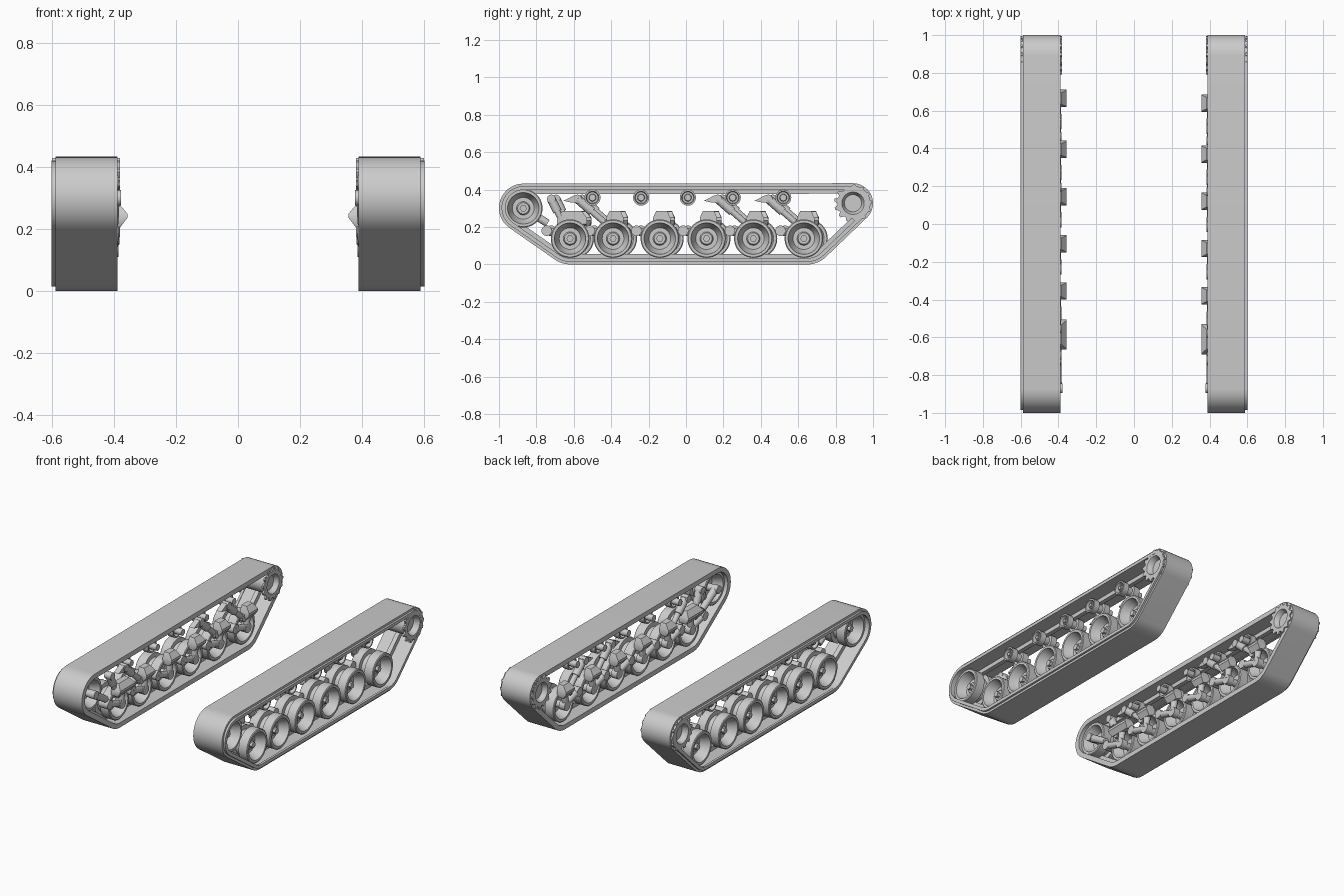
import bpy, bmesh
from math import sin, cos, pi, atan2, acos, hypot
from mathutils import Vector

cube = bpy.data.objects.get("Cube")
if cube:
    bpy.data.objects.remove(cube)

grey = bpy.data.materials.new("steel grey")
grey.use_nodes = True
grey.diffuse_color = (0.6, 0.6, 0.6, 1)
grey.node_tree.nodes["Principled BSDF"].inputs["Base Color"].default_value = (0.6, 0.6, 0.6, 1)

MID = 0.49          # middle of a track, across
side, shift = 1, 0  # current side and fore-aft stagger of its suspension
made = []


def finish(name, bm):
    """Mirror to the current side and turn the mesh into an object."""
    for v in bm.verts:
        v.co.x *= side
    bmesh.ops.recalc_face_normals(bm, faces=bm.faces)
    me = bpy.data.meshes.new(name)
    bm.to_mesh(me)
    bm.free()
    me.materials.append(grey)
    ob = bpy.data.objects.new(("left_" if side > 0 else "right_") + name, me)
    bpy.context.collection.objects.link(ob)
    made.append(ob)


def skin(bm, rings, closed):
    """Bridge successive vertex rings."""
    pairs = list(zip(rings, rings[1:] + rings[:1])) if closed else list(zip(rings, rings[1:]))
    for a, b in pairs:
        n = len(a)
        for i in range(n):
            j = (i + 1) % n
            bm.faces.new((a[i], a[j], b[j], b[i]))


def lathe(name, profile, y, z, seg=40, root=None):
    """Spin (x, radius) points about a crosswise axis; root cuts teeth."""
    bm = bmesh.new()
    rings = []
    for x, r in profile:
        ring = []
        for k in range(seg):
            rr = min(r, root) if root and k % 4 > 1 else r
            a = 2 * pi * k / seg
            ring.append(bm.verts.new((MID + x, y + rr * cos(a), z + rr * sin(a))))
        rings.append(ring)
    skin(bm, rings, False)
    bm.faces.new(rings[0])
    bm.faces.new(rings[-1])
    finish(name, bm)


def disc(name, x0, x1, r, y, z, seg=20):
    lathe(name, [(x0 - MID, r), (x1 - MID, r)], y, z, seg)


def rod(name, a, b, r0, r1, seg=14):
    """Tapered round bar between two points."""
    a, b = Vector(a), Vector(b)
    bm = bmesh.new()
    bmesh.ops.create_cone(bm, cap_ends=True, segments=seg, radius1=r0, radius2=r1, depth=(b - a).length)
    turn = (b - a).to_track_quat('Z', 'Y')
    for v in bm.verts:
        v.co = turn @ v.co + (a + b) / 2
    finish(name, bm)


def hull(name, points):
    bm = bmesh.new()
    for p in points:
        bm.verts.new(p)
    bmesh.ops.convex_hull(bm, input=bm.verts)
    finish(name, bm)


# Circles the belt wraps, anticlockwise: y, z, radius
WRAP = [(-0.62, 0.14, 0.14), (0.65, 0.14, 0.14), (0.893, 0.327, 0.107), (-0.87, 0.302, 0.13)]


def belt_path(inset):
    n = len(WRAP)
    angles = []
    for i in range(n):
        (y0, z0, r0), (y1, z1, r1) = WRAP[i], WRAP[(i + 1) % n]
        angles.append(atan2(z1 - z0, y1 - y0) - acos((r0 - r1) / hypot(y1 - y0, z1 - z0)))
    path = []
    for i, (y, z, r) in enumerate(WRAP):
        start, sweep = angles[i - 1], (angles[i] - angles[i - 1]) % (2 * pi)
        for k in range(15):
            a = start + sweep * k / 14
            path.append((y + (r - inset) * cos(a), z + (r - inset) * sin(a)))
    return path


def band(name, x0, x1, o0, o1):
    """Closed strip round the wheels; o0 and o1 are depths below the tread."""
    bm = bmesh.new()
    rings = [[bm.verts.new((x, y, z)) for y, z in belt_path(o)]
             for x, o in ((x0, o0), (x1, o0), (x1, o1), (x0, o1))]
    skin(bm, rings, True)
    finish(name, bm)


WHEEL = [(.035, 0), (.035, .03), (.022, .036), (.022, .058), (.07, .082), (.08, .084),
         (.08, .098), (.076, .103), (.02, .103), (.02, .076), (-.02, .076), (-.02, .103),
         (-.076, .103), (-.08, .098), (-.08, .084), (-.022, .058), (-.022, 0)]
ROLLER = [(.05, 0), (.05, .017), (.035, .02), (.035, .03), (.06, .034), (.06, .043),
          (.02, .043), (.02, .026), (-.02, .026), (-.02, .043), (-.06, .043), (-.06, .034),
          (-.04, .02), (-.04, 0)]
SPROCKET = [(.075, 0), (.075, .046), (.1, .054), (.11, .06), (.11, .101), (.099, .101),
            (.099, .064), (-.099, .064), (-.099, .101), (-.11, .101), (-.11, .06),
            (-.1, .054), (-.08, .046), (-.08, 0)]


def wheel(name, y, z):
    lathe(name, WHEEL, y, z)
    disc(name + "_bolt", 0.52, 0.545, 0.019, y, z, 6)
    disc(name + "_axle", 0.395, 0.48, 0.022, y, z)


def suspension(i, y):
    """Swing arm, pivot and bump stop of one road wheel."""
    py, pz = y - 0.125, 0.18
    disc(f"arm_pivot_{i}", 0.385, 0.45, 0.028, py, pz)
    disc(f"arm_end_{i}", 0.385, 0.425, 0.03, y, 0.14)
    rod(f"swing_arm_{i}", (0.405, py, pz), (0.405, y, 0.14), 0.022, 0.018)
    wide = 0.08 if i == 1 else 0.046
    yc = y + 0.01
    hull(f"bump_stop_{i}",
         [(x, yc + t * wide * w, z) for t in (-1, 1)
          for x, z, w in ((.42, .285, .65), (.385, .283, .65), (.357, .25, .95), (.357, .235, 1),
                          (.38, .205, .85), (.42, .215, 1), (.42, .25, 1))])
    rod(f"stop_neck_{i}", (0.4, y, 0.15), (0.4, yc, 0.23), 0.018, 0.022)


def damper(i, y):
    """Slanted shock absorber with its pointed mount."""
    top = (0.41, y - (0.1 if i == 1 else 0.19), 0.35)
    low = (0.405, y - 0.035, 0.215)
    half = (Vector(top) + Vector(low)) / 2
    rod(f"damper_body_{i}", top, half, 0.024, 0.024)
    rod(f"damper_rod_{i}", half, low, 0.017, 0.017)
    disc(f"damper_eye_{i}", 0.387, 0.425, 0.023, low[1], low[2])
    disc(f"damper_pin_{i}", 0.385, 0.43, 0.023, top[1], top[2])
    if i > 1:
        hull(f"damper_mount_{i}",
             [(x, top[1] + dy, top[2] + dz) for x in (0.39, 0.425)
              for dy, dz in ((-.075, -.01), (-.02, .018), (.02, .015), (.01, -.02), (-.03, -.02))])


for side, shift in ((1, 0), (-1, 0.025)):
    # Belt with guide ridge and outer connectors
    band("track_belt", 0.388, 0.588, 0, 0.03)
    band("track_guide_ridge", 0.476, 0.504, 0.028, 0.056)
    band("track_connectors", 0.586, 0.601, 0.014, 0.034)

    # Road wheels and suspension
    for i, y in enumerate((-0.62, -0.39, -0.14, 0.11, 0.36, 0.63), 1):
        wheel(f"road_wheel_{i}", y + shift, 0.138)
        suspension(i, y + shift)
        if i in (1, 2, 5, 6):
            damper(i, y + shift)

    # Return rollers
    for i, y in enumerate((-0.5, -0.24, 0.01, 0.25, 0.52), 1):
        lathe(f"return_roller_{i}", ROLLER, y, 0.357, 28)
        disc(f"return_roller_bolt_{i}", 0.53, 0.548, 0.012, y, 0.357, 6)
        disc(f"return_roller_axle_{i}", 0.39, 0.46, 0.02, y, 0.357)

    # Idler at the front
    wheel("idler_wheel", -0.87, 0.3)
    disc("idler_hub", 0.378, 0.42, 0.025, -0.87, 0.3)
    rod("idler_arm", (0.405, -0.87, 0.3), (0.405, -0.74, 0.22), 0.024, 0.02)

    # Toothed drive sprocket at the back
    lathe("drive_sprocket", SPROCKET, 0.893, 0.327, 52, 0.084)

bpy.ops.object.select_all(action='DESELECT')
for ob in made:
    ob.select_set(True)
bpy.context.view_layer.objects.active = made[0]
bpy.ops.object.shade_smooth_by_angle(angle=pi / 6)
